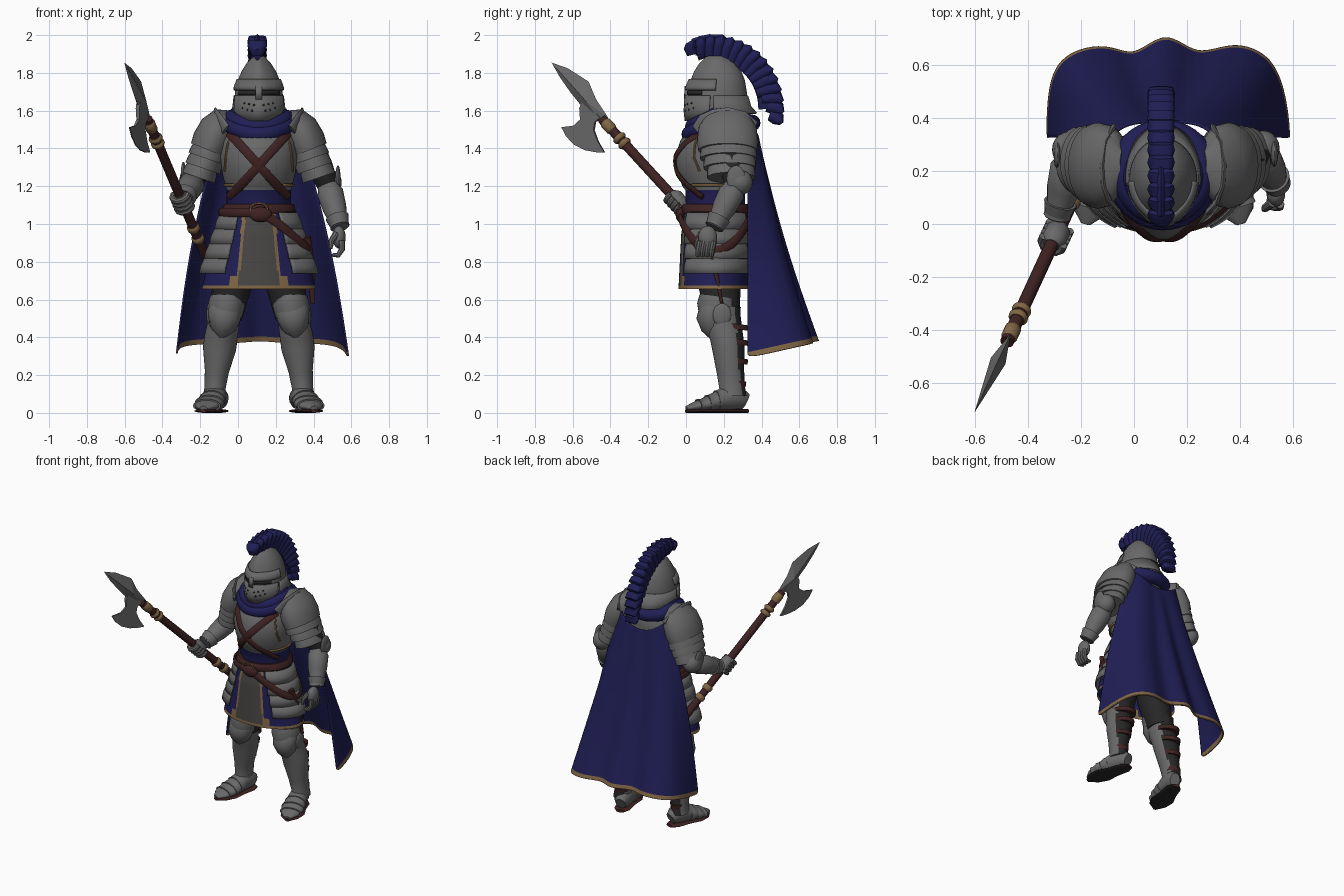
import bpy, bmesh, math
from mathutils import Vector as V
from math import sin, cos, pi, radians

CX = 0.11  # body centre line
COLOURS = {"steel": (.14, .14, .14), "blue cloth": (.0145, .013, .09), "brown leather": (.05, .016, .016),
           "tan trim": (.22, .135, .06), "dark padding": (.02, .02, .021), "grey cloth": (.065, .062, .06)}
for nm, c in COLOURS.items():
    bpy.data.materials.new(nm).diffuse_color = (*c, 1)
STEEL, BLUE, BROWN, TAN, DARK, GREY = [bpy.data.materials[nm] for nm in COLOURS]

def add(name, verts, faces, mats, rule=None, angle=40):
    """Make an object; rule(centre, normal) gives the material slot of a face."""
    me = bpy.data.meshes.new(name)
    me.from_pydata([tuple(v) for v in verts], [], faces)
    bm = bmesh.new()
    bm.from_mesh(me)
    bmesh.ops.recalc_face_normals(bm, faces=bm.faces)
    bm.to_mesh(me)
    bm.free()
    for m in mats if isinstance(mats, list) else [mats]:
        me.materials.append(m)
    for p in me.polygons:
        p.use_smooth = True
        p.material_index = rule(p.center, p.normal) if rule else 0
    me.set_sharp_from_angle(angle=radians(angle))
    ob = bpy.data.objects.new(name, me)
    bpy.context.collection.objects.link(ob)
    return ob

def skin(name, rows, mats, closed=True, caps=True, loop=False, **kw):
    n, k = len(rows[0]), len(rows)
    faces = [(i * n + j, i * n + (j + 1) % n, (i + 1) % k * n + (j + 1) % n, (i + 1) % k * n + j)
             for i in range(k if loop else k - 1) for j in range(n if closed else n - 1)]
    if caps and closed and not loop:
        faces += [tuple(range(n)), tuple(range((k - 1) * n, k * n))]
    return add(name, [v for r in rows for v in r], faces, mats, **kw)

def thicken(ob, t):
    m = ob.modifiers.new("thickness", 'SOLIDIFY')
    m.thickness, m.offset = t, 0

def shell(name, rings, mats, arc=None, n=48, keel=0, caps=True, **kw):
    """Horizontal ellipse rings (z, rx, ry, cy); arc in degrees from the front."""
    a, b = arc or (0, 360)
    ths = [radians(a + (b - a) * j / (n - 1 if arc else n)) for j in range(n)]
    ob = skin(name, [[(CX + rx * sin(t), cy - ry * cos(t) - keel * max(0, cos(t)) ** 10, z) for t in ths]
                     for z, rx, ry, cy in rings], mats, not arc, caps, **kw)
    if arc:
        thicken(ob, .01)

def tube(name, pts, radii, mats, ref=(0, 1, 0), n=16, loop=False, **kw):
    """Elliptical sweep; second radius of each pair lies along ref."""
    pts = [V(p) for p in pts]
    k, rows = len(pts), []
    for i, p in enumerate(pts):
        t = (pts[(i + 1) % k] if loop or i < k - 1 else p) - (pts[i - 1] if loop or i else p)
        t.normalize()
        u = V(ref(p) if callable(ref) else ref).cross(t).normalized()
        r = radii[i] if isinstance(radii, list) else radii
        a, b = r if isinstance(r, tuple) else (r, r)
        rows.append([p + u * a * cos(2 * pi * j / n) + t.cross(u) * b * sin(2 * pi * j / n) for j in range(n)])
    skin(name, rows, mats, loop=loop, **kw)

def ball(name, c, r, mat):
    rows = [[(c[0] + r[0] * sin(f) * cos(t), c[1] + r[1] * sin(f) * sin(t), c[2] + r[2] * cos(f))
             for t in [pi * j / 10 for j in range(20)]] for f in [pi * (i + .02) / 12.04 for i in range(13)]]
    skin(name, rows, mat)

def front_y(rings, x, z, keel):
    """Depth of the front surface of a shell."""
    for a, b in zip(rings, rings[1:]):
        if a[0] <= z <= b[0]:
            _, rx, ry, cy = [p + (q - p) * (z - a[0]) / (b[0] - a[0]) for p, q in zip(a, b)]
            c = math.sqrt(max(0, 1 - ((x - CX) / rx) ** 2))
            return cy - ry * c - keel * c ** 10

# torso: blue waist, steel breastplate, crossed straps
chest = [(1.08, .17, .152, .16), (1.18, .17, .155, .159), (1.2, .178, .168, .157), (1.27, .194, .186, .148),
         (1.36, .206, .196, .146), (1.44, .2, .182, .16), (1.52, .16, .15, .18), (1.58, .09, .09, .18)]
shell("breastplate", chest, [STEEL, BLUE], keel=.008, rule=lambda c, n: int(c.z < 1.19))
for s in (-1, 1):
    shell("breastplate_trim", [(1.2, .181, .171, .157), (1.212, .185, .175, .155)], TAN, (s * 45, s * 135), 24)
    tube("armhole_trim", [(CX + s * d, front_y(chest, CX + s * d, z, .008) - .003, z)
                          for d, z in ((.14, 1.49), (.165, 1.42), (.175, 1.35), (.18, 1.28))], .007, TAN, n=8)
    path = [(CX + s * .155 * (1 - i / 8), 1.48 - .34 * i / 16) for i in range(17)]
    tube("chest_strap", [(x, front_y(chest, x, z, .008) - .006, z) for x, z in path], (.024, .009), BROWN, (0, -1, 0), 8)

# skirt with grey centre panel and tan edging, steel hip plates
def skirt_rule(c, n):
    d = abs(c.x - CX) - .07 - (1.05 - c.z) * .1 if c.y < .15 else 1
    if d < 0:
        return 2 if c.z > .674 else 1
    return int(d < .016 or (d < .05 and c.z < .72) or c.z < .68)

rows = [(1.1, .172, .155, .16), (1.02, .2, .168, .154)]
rows += [(.95 - .0098 * i, .23 + .0024 * i, .175 + .0005 * i, .15) for i in range(31)]
shell("skirt", rows, [BLUE, TAN, GREY], n=180, caps=False, rule=skirt_rule)
for s, i in [(s, i) for s in (-1, 1) for i in range(4)]:
    z, r, q = 1.06 - .078 * i, .2 + .027 * i, .172 + .004 * i
    shell("hip_plate", [(z, r, q, .152), (z - .05, r + .022, q + .01, .152), (z - .088, r + .031, q + .016, .152)],
          STEEL, (s * (32 + i), s * 158), 28)

# belts, buckle, scabbard, scarf folds
shell("waist_belt", [(1.055, .19, .176, .156), (1.065, .196, .182, .156), (1.095, .19, .178, .156), (1.105, .18, .168, .156)], BROWN)
loop = [2 * pi * i / 40 for i in range(40)]
radial = lambda p: (p.x - CX, p.y - .17, 0)
tube("slung_belt", [(CX + (.205 + .07 * max(0, sin(t))) * sin(t), .152 - .19 * cos(t), 1.06 - .2 * max(0, sin(t)) ** 1.5)
                    for t in loop], (.024, .01), BROWN, radial, 8, True)
tube("buckle", [(CX + .045 * cos(t), -.037, 1.08 + .03 * sin(t)) for t in loop], .006, TAN, n=6, loop=True)
ball("belt_knot", (CX + .01, -.03, 1.05), (.06, .025, .04), BROWN)
tube("scabbard", [(.36, .1, .93), (.385, .15, .78), (.395, .19, .58)], [(.025, .016), (.022, .014), (.012, .008)], BROWN)
for rx, zf, zb, r in ((.165, 1.475, 1.535, .044), (.145, 1.515, 1.535, .045), (.12, 1.55, 1.55, .036)):
    tube("scarf_fold", [(CX + rx * sin(t), .185 - rx * cos(t), (zf + zb) / 2 - (zb - zf) / 2 * cos(t) + .035 * sin(t) ** 2)
                        for t in loop], r, BLUE, radial, loop=True)

# helmet, visor, slits, breath holes
helm = [(1.53, .105, .13, .15), (1.56, .125, .15, .162), (1.62, .132, .158, .168), (1.7, .126, .15, .172), (1.76, .112, .138, .174),
        (1.81, .09, .118, .174), (1.85, .065, .09, .172), (1.885, .033, .05, .168), (1.9, .008, .01, .168)]
visor = [(1.545, .122, .148, .16), (1.6, .132, .16, .166), (1.68, .131, .159, .17)]
shell("helmet", helm, STEEL, keel=.012)
shell("visor_brow", [(1.708, .13, .157, .171), (1.725, .128, .155, .172), (1.765, .113, .14, .174)], STEEL, (-85, 85), 40, .016)
shell("visor_face", visor, STEEL, (-75, 75), 40, .014)
shell("neck_guard", [(1.68, .128, .152, .172), (1.62, .135, .167, .175), (1.585, .143, .195, .178)], STEEL, (80, 280), 40)
shell("nose_guard", [(1.66, .132, .16, .17), (1.73, .13, .157, .171)], STEEL, (-7, 7), 8, .016)
for s in (-1, 1):
    shell("eye_slit", [(1.683, .128, .153, .171), (1.706, .127, .151, .172)], DARK, (s * 8, s * 55), 14, .012)
    for x, z in ((.025, 1.63), (.05, 1.635), (.075, 1.64), (.035, 1.6), (.06, 1.605), (.085, 1.615)):
        ball("breath_hole", (CX + s * x, front_y(visor, CX + s * x, z, .014) - .004, z), (.006, .006, .006), DARK)

# plume: overlapping tufts swept over the crown
arc_pt = lambda a, k: (CX - .008, .163 + .35 * k * cos(radians(a)), 1.61 + .383 * k * sin(radians(a)))
for i in range(15):
    a, f = 113 - 122 * i / 14, .83 - .19 * min(1, i / 4) + .16 * max(0, (i - 11) / 3)
    tube("plume_tuft", [arc_pt(a + 3, f), arc_pt(a + 2, (f + 1) / 2), arc_pt(a, .94), arc_pt(a - 3, 1)],
         [(.03, .032), (.04, .045), (.038, .052), (.012, .046)], BLUE, (1, 0, 0), 12)
tube("plume_core", [arc_pt(t, .8 if t < 85 else .88) for t in range(112, -8, -8)], (.06, .024), BLUE, (1, 0, 0), 12)

# cape: control grid smoothed, tan hem in the last rows
hem = [(-.325, .325, .305), (-.325, .46, .33), (-.295, .635, .36), (-.1, .685, .37), (0, .615, .37), (.12, .74, .385),
       (.235, .62, .37), (.37, .69, .37), (.525, .635, .36), (.575, .46, .32), (.585, .325, .29)]
rows = []
for v in (0, .08, .2, .35, .5, .65, .8, .92, .965, .972, 1):
    rows.append([])
    for j, h in enumerate(hem):
        u = j / 5 - 1
        p = V((CX + .2 * u, .385 - .055 * u ** 4, 1.435 + .1 * u * u)).lerp(V(h), v)
        rows[-1].append((p.x + .03 * u * sin(pi * v), p.y - .022 * sin(pi * v) * (1 - u ** 4), p.z))
cape = skin("cape", rows, [BLUE, TAN], False)
for i, f in enumerate(cape.data.polygons):
    f.material_index = int(i >= 90)
sub = cape.modifiers.new("smooth", 'SUBSURF')
sub.levels = sub.render_levels = 3
thicken(cape, .01)

# legs, boots, shoulder plates
back = lambda c, n: int(n.y > .6)
for s in (-1, 1):
    X = lambda d, y, z: V((CX + s * d, y, z))
    tube("thigh", [X(.12, .17, .85), X(.14, .175, .7), X(.17, .195, .5)], [(.115, .12), (.11, .115), (.08, .09)], DARK)
    tube("greave", [X(.178, .19, .56), X(.182, .19, .5), X(.2, .215, .4), X(.208, .225, .34), X(.222, .235, .22),
                    X(.232, .245, .13), X(.233, .245, .09)], [(.085, .1), (.083, .1), (.088, .088), (.088, .086),
                    (.064, .073), (.056, .068), (.062, .076)], [STEEL, DARK], n=32, rule=back)
    tube("thigh_plate", [X(.167, .17, .61), X(.17, .165, .58), X(.177, .17, .52)], [(.09, .1), (.097, .106), (.088, .1)],
         [STEEL, DARK], n=32, rule=back)
    tube("knee_cop", [X(.178, .16, .58), X(.178, .145, .55), X(.182, .135, .5), X(.19, .145, .45), X(.195, .16, .41)],
         [(.07, .06), (.09, .075), (.085, .08), (.07, .065), (.03, .04)], STEEL)
    ball("knee_wing", X(.262, .19, .52), (.016, .05, .06), STEEL)
    for z, d, r in ((.16, .228, .066), (.28, .215, .076), (.38, .202, .086), (.46, .19, .088)):
        tube("calf_strap", [X(d, .25, z - .014), X(d, .254, z + .014)], (r - .012, r), BROWN, n=24)
    F = lambda k, z: X(.205, .315, z) + V((s * .27, -.963, 0)) * k
    tube("boot", [F(0, .06), F(.03, .075), F(.1, .08), F(.16, .062), F(.22, .046), F(.28, .034), F(.325, .024)],
         [(.035, .045), (.055, .06), (.062, .07), (.073, .05), (.078, .036), (.06, .024), (.02, .012)], STEEL, (0, 0, 1), 20)
    for k, z, a, b in ((.15, .064, .073, .055), (.2, .051, .079, .043), (.25, .04, .073, .033)):
        tube("boot_lame", [F(k - .02, z + .002), F(k + .01, z - .002)], [(a - .002, b - .002), (a + .003, b + .003)], STEEL, (0, 0, 1), 20)
    tube("boot_sole", [F(k, .01) for k in (-.012, .03, .12, .21, .28, .328)], [(w, .01) for w in (.03, .056, .062, .081, .063, .015)],
         [BROWN, DARK], (0, 0, 1), rule=lambda c, n: int(n.z < -.6))
    tube("shoulder_plate", [X(.15, .22, 1.575), X(.18, .22, 1.56), X(.213, .22, 1.51), X(.245, .22, 1.44), X(.265, .22, 1.39)],
         [(.03, .06), (.068, .12), (.098, .153), (.107, .162), (.101, .155)], STEEL, n=32)
    for i in range(3):
        x, z, y, a, b = .25 + .022 * i, 1.41 - .05 * i, .225 + .007 * i, .09 - .006 * i, .142 - .011 * i
        tube("shoulder_lame", [X(x, y, z), X(x + .012, y, z - .03), X(x + .024, y, z - .065)],
             [(a, b), (a + .01, b + .007), (a + .014, b + .008)], STEEL, n=28)
    tube("shoulder_flange", [X(.175, .055, 1.5), X(.205, .09, 1.55), X(.225, .15, 1.575), X(.23, .22, 1.585),
                             X(.22, .3, 1.565), X(.19, .36, 1.515)], (.01, .033), STEEL, (0, 0, 1), 12)

# arms: shoulder, elbow, wrist
for nm, sh, el, wr, out in (("right", (-.16, .22, 1.42), (-.235, .26, 1.23), (-.29, .03, 1.13), -1),
                            ("left", (.38, .22, 1.42), (.475, .265, 1.21), (.54, .15, .985), 1)):
    sh, el, wr = V(sh), V(el), V(wr)
    tube(nm + "_upper_arm", [sh, sh.lerp(el, .6), el], [.075, .068, .058], DARK)
    tube(nm + "_forearm", [el.lerp(wr, k) for k in (0, .15, .2, .55, .85, 1)], [.055, .062, .07, .064, .047, .052], STEEL, (1, 0, 0), 24)
    tube(nm + "_cuff", [el.lerp(wr, .78), el.lerp(wr, 1.02)], [.062, .046], STEEL, (1, 0, 0), 24)
    ball(nm + "_elbow_cop", el + V((out * .012, .02, .01)), (.062, .068, .067), STEEL)
    ball(nm + "_elbow_wing", el + V((out * .054, 0, .03)), (.014, .05, .07), STEEL)

# left hand, relaxed
ball("left_palm", (.535, .115, .93), (.035, .05, .06), STEEL)
for y in (.075, .099, .123, .147):
    tube("left_finger", [(.55, y, .91), (.55, y - .01, .865), (.53, y - .012, .835), (.5, y - .008, .835)], [.017, .016, .014, .01], STEEL, n=8)
tube("left_thumb", [(.52, .08, .95), (.495, .06, .91), (.49, .055, .87)], [.018, .016, .01], STEEL, n=8)

# polearm: frame along shaft (d), blade side (p) and blade normal (q)
H, d, p = V((-.295, -.045, 1.12)), V((-.297, -.645, .704)).normalized(), V((-.285, -.646, -.708)).normalized()
q = d.cross(p)
W = lambda s, t=0, w=0: H + d * s + p * t + q * w
tube("shaft", [W(-.5), W(.62)], .026, BROWN, q)
for a, b, r in ((-.52, -.47, .03), (-.3, -.26, .034), (-.22, -.18, .034), (.42, .45, .037), (.46, .49, .037), (.53, .6, .031)):
    tube("shaft_band", [W(a), W(a + .01), W(b - .01), W(b)], [r - .008, r, r, r - .008], TAN, q)
head = [(1.038, -.005), (.95, -.05), (.815, -.085), (.72, -.05), (.6, -.03), (.6, .02), (.7, .03), (.76, .035), (.845, .03), (.95, .016)]
add("spear_head", [W(*h) for h in head] + [W(.74, -.01, .03), W(.74, -.01, -.03)],
    [(i, (i + 1) % 10, k) for i in range(10) for k in (10, 11)], STEEL, angle=15)
axe = [(.77, 0), (.75, .05), (.705, .09), (.71, .14), (.755, .197), (.7, .212), (.635, .21), (.57, .185), (.52, .15), (.482, .115),
       (.55, .1), (.61, .075), (.635, .04), (.63, 0)]
skin("axe_blade", [[W(s, t, w * (.013 - .05 * t)) for s, t in axe] for w in (1, -1)], STEEL, angle=20)

# right hand gripping the shaft
tube("right_palm", [W(-.055), W(-.03), W(.03), W(.055)], [.03, .048, .048, .03], STEEL, q)
for s in (-.042, -.014, .014, .042):
    tube("right_finger", [W(s, .043 * cos(t), .043 * sin(t)) for t in [pi * k / 5 for k in range(-3, 4)]], .016, STEEL, d, 8)
